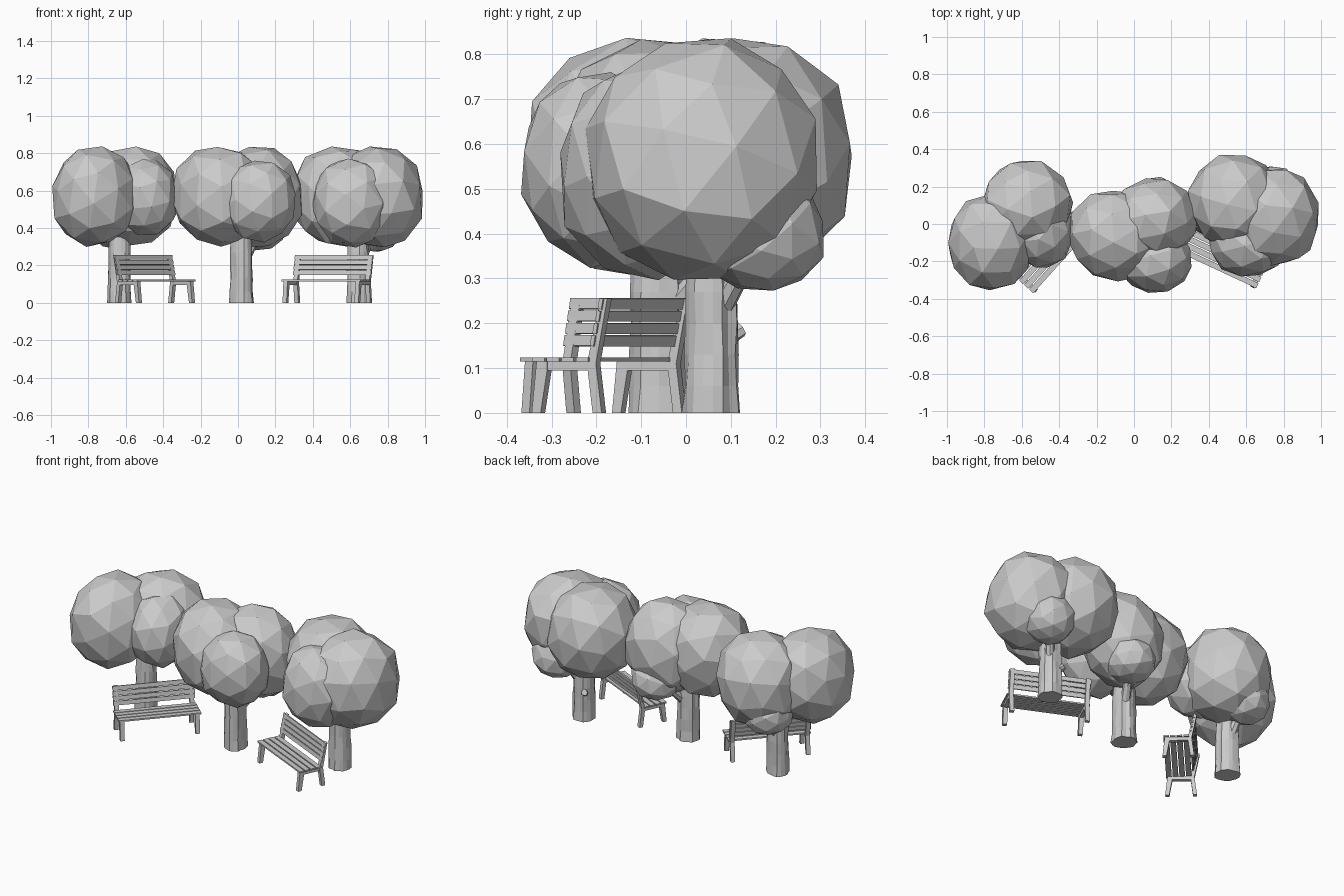
import bpy, bmesh, math, random
from mathutils import Vector, Matrix

if "Cube" in bpy.data.objects:
    bpy.data.objects.remove(bpy.data.objects["Cube"])

random.seed(4)


def finish(bm, name, mat=None):
    bmesh.ops.recalc_face_normals(bm, faces=bm.faces)
    me = bpy.data.meshes.new(name)
    bm.to_mesh(me)
    bm.free()
    ob = bpy.data.objects.new(name, me)
    if mat:
        ob.matrix_world = mat
    bpy.context.collection.objects.link(ob)
    return ob


def foliage(name, c, r):
    # faceted leaf ball, slightly flattened on top and uneven
    bm = bmesh.new()
    bmesh.ops.create_icosphere(bm, subdivisions=2, radius=1)
    turn = Matrix.Rotation(random.uniform(0, 6), 4, 'Z') @ Matrix.Rotation(random.uniform(.2, .6), 4, 'X')
    bm.transform(turn)
    power = (.98, .98, .9)
    for v in bm.verts:
        k = random.uniform(0.98, 1.05)
        v.co = Vector([c[i] + k * r[i] * math.copysign(abs(v.co[i]) ** power[i], v.co[i])
                       for i in range(3)])
    finish(bm, name)


def tube(name, rings, sides, rough):
    # lofted bark: rings of (centre, radius), ridged all around
    bm = bmesh.new()
    ridge = [1 + random.uniform(-rough, rough) for _ in range(sides)]
    axis = (rings[-1][0] - rings[0][0]).normalized()
    q = axis.to_track_quat('Z', 'Y')
    loops = []
    for c, r in rings:
        loop = []
        for i in range(sides):
            a = 2 * math.pi * i / sides
            k = r * ridge[i] * random.uniform(1 - rough / 2, 1 + rough / 2)
            loop.append(bm.verts.new(c + q @ Vector((k * math.cos(a), k * math.sin(a), 0))))
        loops.append(loop)
    for a, b in zip(loops, loops[1:]):
        for i in range(sides):
            j = (i + 1) % sides
            bm.faces.new((a[i], a[j], b[j], b[i]))
    bm.faces.new(loops[0][::-1])
    bm.faces.new(loops[-1])
    finish(bm, name)


def tree(tag, trunk, balls):
    x, y = trunk
    rings = [(Vector((x, y, z)), r) for z, r in
             ((0, .066), (.06, .063), (.13, .061), (.2, .06), (.27, .06), (.36, .055))]
    tube(tag + "_trunk", rings, 18, .1)
    for i, (c, r) in enumerate(balls):
        foliage(f"{tag}_foliage_{i + 1}", c, r)
    # side branch carrying the low leaf ball
    low = Vector(balls[-1][0])
    start = Vector((x, y, .2))
    tube(tag + "_branch", [(start, .03), (start.lerp(low, .5), .025), (low, .02)], 8, .08)


tree("left_tree", (-.635, .028), [
    ((-.768, -.10, .57), (.232, .255, .265)),
    ((-.57, .10, .57), (.25, .245, .265)),
    ((-.49, -.04, .56), (.17, .195, .205)),
    ((-.65, .15, .41), (.14, .14, .12))])
tree("middle_tree", (.02, -.06), [
    ((-.10, -.06, .57), (.25, .245, .27)),
    ((.11, .03, .565), (.235, .215, .27)),
    ((.115, -.19, .545), (.2, .18, .215)),
    ((.12, .11, .40), (.14, .14, .12))])
tree("right_tree", (.64, .06), [
    ((.54, .12, .57), (.25, .255, .27)),
    ((.745, .035, .565), (.25, .265, .27)),
    ((.61, -.09, .535), (.21, .195, .235)),
    ((.74, .17, .40), (.14, .14, .13))])

# broken branch stub on the right trunk
tube("right_tree_stub", [(Vector((.62, .08, .16)), .022), (Vector((.595, .122, .185)), .018)], 7, .1)


def add_box(bm, c, s, tilt=0):
    m = Matrix.Translation(c) @ Matrix.Rotation(tilt, 4, 'X') @ Matrix.Diagonal((*s, 1))
    bmesh.ops.create_cube(bm, size=1, matrix=m)


def add_prism(bm, profile, x, w):
    # (y, z) outline extruded along x
    vs = [bm.verts.new((x - w / 2, y, z)) for y, z in profile]
    f = bm.faces.new(vs)
    ext = bmesh.ops.extrude_face_region(bm, geom=[f], use_keep_orig=True)
    for v in ext["geom"]:
        if isinstance(v, bmesh.types.BMVert):
            v.co.x += w


def bench(tag, pos, angle):
    mat = Matrix.Translation((*pos, 0)) @ Matrix.Rotation(math.radians(angle), 4, 'Z')
    # side frames: front leg, rail and bent back post
    bm = bmesh.new()
    for x in (-.212, .212):
        add_prism(bm, [(-.088, 0), (-.066, 0), (-.05, .095), (-.05, .115), (-.076, .115)], x, .024)
        add_prism(bm, [(-.07, .095), (.06, .095), (.06, .115), (-.07, .115)], x, .022)
        add_prism(bm, [(.062, 0), (.084, 0), (.07, .11), (.098, .255), (.082, .255), (.048, .11)],
                  x, .024)
    finish(bm, tag + "_frame", mat)
    # seat slats
    bm = bmesh.new()
    for i in range(4):
        add_box(bm, (0, -.068 + i * .036, .119), (.465, .03, .009))
    finish(bm, tag + "_seat", mat)
    # back slats, leaning with the posts
    bm = bmesh.new()
    for i in range(4):
        z = .161 + i * .0275
        add_box(bm, (0, .0525 + (z - .11) * .234, z), (.46, .009, .024), -.18)
    finish(bm, tag + "_backrest", mat)


bench("left_bench", (-.445, -.142), 48)
bench("right_bench", (.478, -.17), -25)
